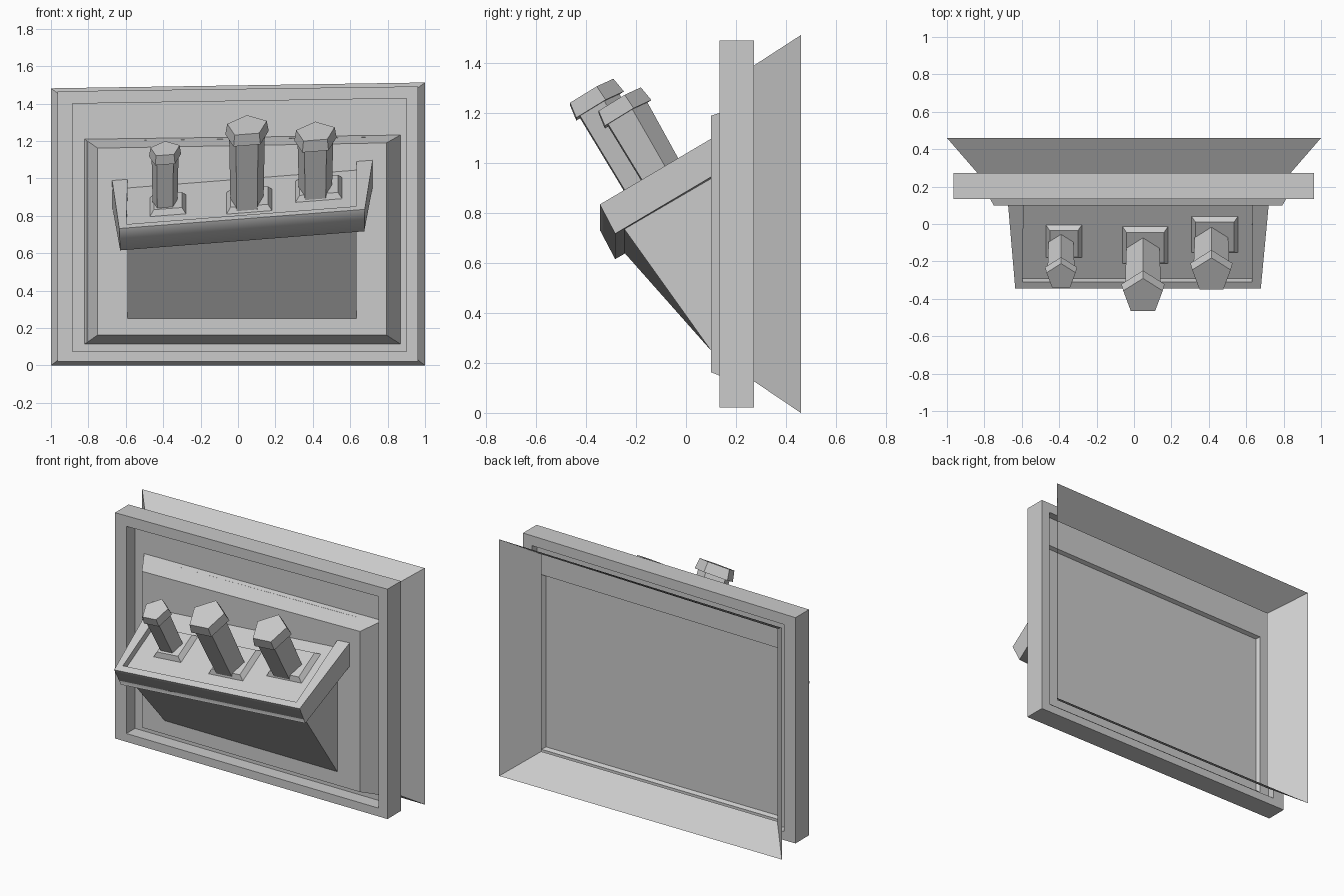
import bpy, bmesh, math

if "Cube" in bpy.data.objects:
    bpy.data.objects.remove(bpy.data.objects["Cube"])


def finish(name, bm):
    bmesh.ops.recalc_face_normals(bm, faces=bm.faces)
    me = bpy.data.meshes.new(name)
    bm.to_mesh(me)
    bm.free()
    ob = bpy.data.objects.new(name, me)
    bpy.context.collection.objects.link(ob)
    return ob


def loft(name, loops, closed=True, caps=(True, True)):
    """Join successive point loops with quads and optionally cap both ends."""
    bm = bmesh.new()
    rows = [[bm.verts.new(p) for p in lp] for lp in loops]
    n = len(loops[0])
    for a, b in zip(rows, rows[1:]):
        for i in range(n if closed else n - 1):
            j = (i + 1) % n
            bm.faces.new((a[i], a[j], b[j], b[i]))
    if caps[0]:
        bm.faces.new(rows[0][::-1])
    if caps[1]:
        bm.faces.new(rows[-1])
    return finish(name, bm)


def rect(y, x0, x1, z0, zl, zr):
    """Upright rectangle whose top edge leans from zl to zr."""
    return [(x0, y, z0), (x1, y, z0), (x1, y, zr), (x0, y, zl)]


# Console space: x across, v up the slope, w out of the slope
COS, SIN, WALL = 0.864, 0.504, 0.10


def on_console(x, v, w):
    return (x, -0.345 + COS * v - SIN * w,
            0.835 + 0.078 * (x - 0.68) + SIN * v + COS * w)


def at_wall(x, w):
    return on_console(x, (WALL + 0.345 + SIN * w) / COS, w)


# Flared skirt at the back (open sheet)
loft("back_skirt", [rect(0.46, -1, 1, 0, 1.482, 1.513),
                    rect(0.27, -0.835, 0.835, 0.128, 1.36, 1.39)],
     caps=(False, False))

# Open picture frame
outer = (-0.965, 0.963, 0.022, 1.466, 1.492)
inner = (-0.884, 0.90, 0.075, 1.40, 1.428)
loft("frame", [rect(0.272, *inner), rect(0.272, *outer),
               rect(0.135, *outer), rect(0.135, *inner),
               rect(0.272, *inner)], caps=(False, False))

# Thin wall inside the frame, bevelling out to the face plate
base = (-0.82, 0.868, 0.115, 1.21, 1.232)
loft("face_plate", [rect(0.222, *inner), rect(0.222, *base),
                    rect(WALL, -0.75, 0.793, 0.163, 1.162, 1.19)],
     caps=(False, True))

# Closing panel, slightly sunk behind the wall
loft("back_panel", [rect(0.197, -0.807, 0.853, 0.125, 1.20, 1.223)],
     caps=(True, False))


# Tilted tray: underside, outer rim, inner rim, floor (open at the wall)
def tray_chain(xb0, xb1, xf0, xf1, v, w):
    return [at_wall(xb0, w), on_console(xf0, v, w),
            on_console(xf1, v, w), at_wall(xb1, w)]


tray = loft("console_tray", [
    tray_chain(-0.67, 0.718, -0.63, 0.675, -0.006, -0.132),
    tray_chain(-0.673, 0.72, -0.635, 0.678, 0, 0),
    tray_chain(-0.59, 0.633, -0.597, 0.63, 0.04, 0),
    tray_chain(-0.59, 0.633, -0.597, 0.63, 0.04, -0.04)], closed=False)
for p in tray.data.polygons:  # soft lower front edge
    p.use_smooth = p.normal.z < -0.2


# Wedge supporting the tray
def wedge_side(x):
    return [(x, WALL, 0.25), on_console(x, 0.036, -0.125), at_wall(x, -0.12)]


loft("console_wedge", [wedge_side(-0.59), wedge_side(0.633)])


# Levers: square collar, five-sided shaft and knob
def pentagon(x, v, w, r):
    return [on_console(x + r * math.sin(a), v + r * math.cos(a), w)
            for a in (math.tau * i / 5 for i in range(5))]


def square(x, v, w, hx, hv):
    return [on_console(x + sx * hx, v + sv * hv, w)
            for sx, sv in ((-1, -1), (1, -1), (1, 1), (-1, 1))]


levers = [  # name, x, v, top, knob radius, shaft radius, collar x, v, half sizes
    ("left", -0.39, 0.259, 0.32, 0.09, 0.073, -0.375, 0.270, 0.10, 0.104),
    ("middle", 0.048, 0.214, 0.45, 0.122, 0.097, 0.06, 0.246, 0.125, 0.117),
    ("right", 0.414, 0.28, 0.34, 0.119, 0.097, 0.432, 0.312, 0.128, 0.115)]
for name, x, v, top, rk, rs, cx, cv, hx, hv in levers:
    kh = 0.065 if name != "left" else 0.055
    loft(name + "_collar", [square(cx, cv, -0.045, hx, hv),
                            square(cx, cv, -0.01, hx - 0.025, hv - 0.022)])
    loft(name + "_shaft", [pentagon(x, v, -0.04, rs * 0.96),
                           pentagon(x, v, top - kh + 0.01, rs * 1.04)])
    loft(name + "_knob", [pentagon(x, v, top - kh, rk),
                          pentagon(x, v, top, rk * 0.91)])
